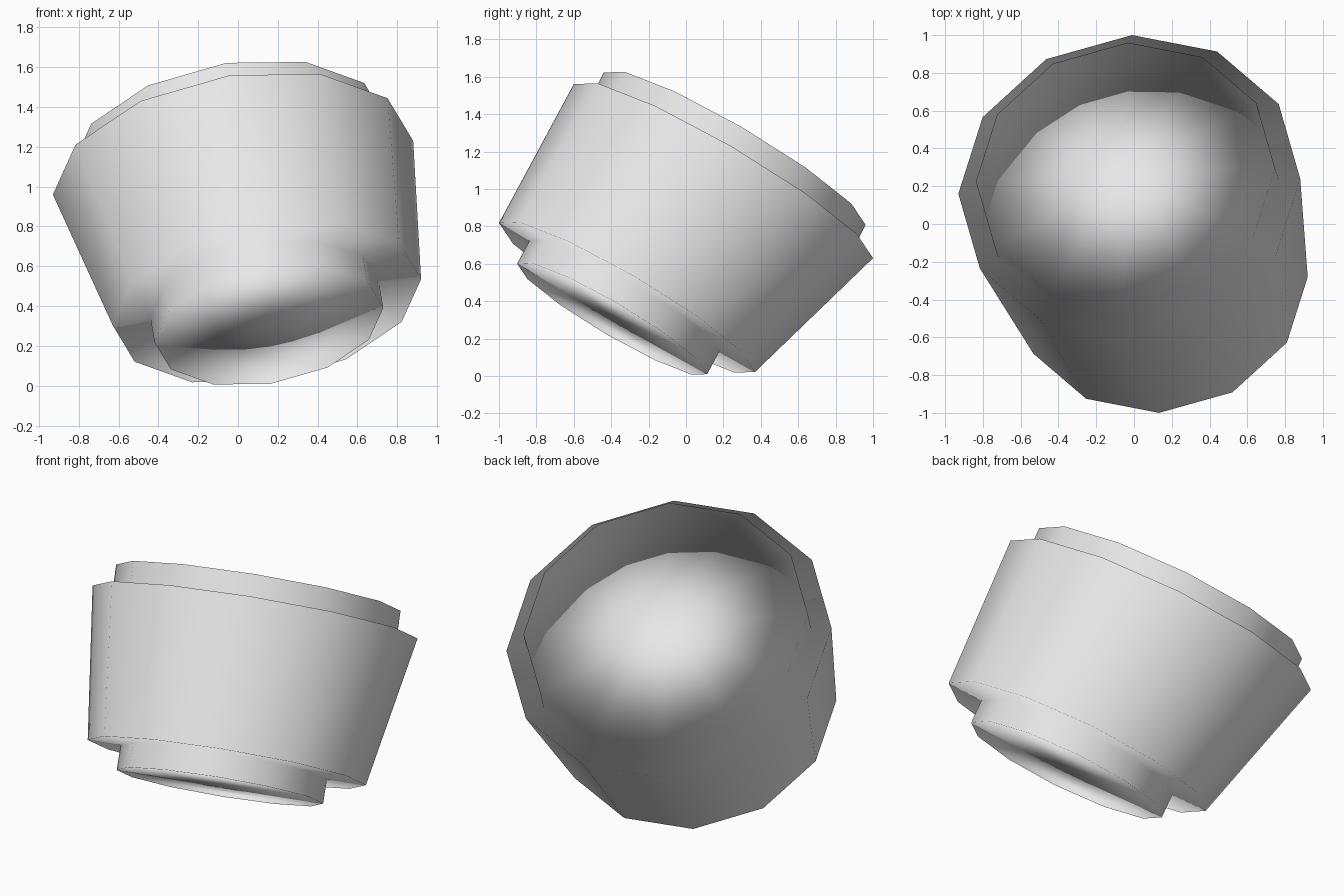
import bpy
import math
from mathutils import Vector

cube = bpy.data.objects.get("Cube")
if cube:
    bpy.data.objects.remove(cube, do_unlink=True)

SIDES = 12

# Tilted frame shared by every ring: two radius vectors and the pot's axis
RADIUS_A = Vector((0.015, 0.80, -0.465))
RADIUS_B = Vector((-0.905, -0.04, -0.135))
AXIS = RADIUS_A.cross(RADIUS_B).normalized()

# Ring centres from the base upwards
FOOT_LOW = Vector((0.155, -0.395, 0.305))
FOOT_TOP = Vector((0.135, -0.33, 0.425))
BODY_LOW = Vector((0.145, -0.315, 0.42))
SHOULDER = Vector((-0.025, 0.20, 1.095))
RIM_TOP = Vector((-0.045, 0.26, 1.215))
FOOT_SIZE, BODY_SIZE, SHOULDER_SIZE, RIM_SIZE = 0.635, 0.856, 1.0, 0.875

clay = bpy.data.materials.new("plain_grey")
clay.use_nodes = True
grey = (0.8, 0.8, 0.8, 1.0)
clay.diffuse_color = grey
clay.node_tree.nodes["Principled BSDF"].inputs["Base Color"].default_value = grey


def spoke(i):
    """Radius vector at one corner of the ring."""
    angle = math.tau * i / SIDES
    return RADIUS_A * math.cos(angle) + RADIUS_B * math.sin(angle)


def turned_part(name, rings, cap_low=False, cap_top=False):
    """Skin a stack of (centre, size) rings, optionally closing the ends."""
    verts, normals, faces = [], [], []
    for centre, size in rings:
        for i in range(SIDES):
            verts.append(centre + spoke(i) * size)
            normals.append(spoke(i).normalized())
    for level in range(len(rings) - 1):
        low, high = level * SIDES, (level + 1) * SIDES
        for i in range(SIDES):
            j = (i + 1) % SIDES
            faces.append((low + i, low + j, high + j, high + i))

    # Fan caps around a middle point, softly rounded towards the edge
    if cap_low:
        hub = len(verts)
        verts.append(rings[0][0])
        normals.append(-AXIS)
        faces += [(hub, (i + 1) % SIDES, i) for i in range(SIDES)]
    if cap_top:
        hub = len(verts)
        start = (len(rings) - 1) * SIDES
        verts.append(rings[-1][0])
        normals.append(AXIS)
        faces += [(hub, start + i, start + (i + 1) % SIDES) for i in range(SIDES)]

    mesh = bpy.data.meshes.new(name)
    mesh.from_pydata(verts, [], faces)
    mesh.materials.append(clay)
    mesh.shade_smooth()
    mesh.normals_split_custom_set_from_vertices(normals)
    mesh.update()
    obj = bpy.data.objects.new(name, mesh)
    bpy.context.collection.objects.link(obj)
    return obj


# Foot: short straight base, closed underneath
turned_part("foot", [(FOOT_LOW, FOOT_SIZE), (FOOT_TOP, FOOT_SIZE)], cap_low=True)

# Body: underside ledge, flaring wall and shoulder ledge
turned_part("body", [(FOOT_TOP, FOOT_SIZE), (BODY_LOW, BODY_SIZE),
                     (SHOULDER, SHOULDER_SIZE), (SHOULDER, RIM_SIZE)])

# Rim: short straight collar, closed on top
turned_part("rim", [(SHOULDER, RIM_SIZE), (RIM_TOP, RIM_SIZE)], cap_top=True)
